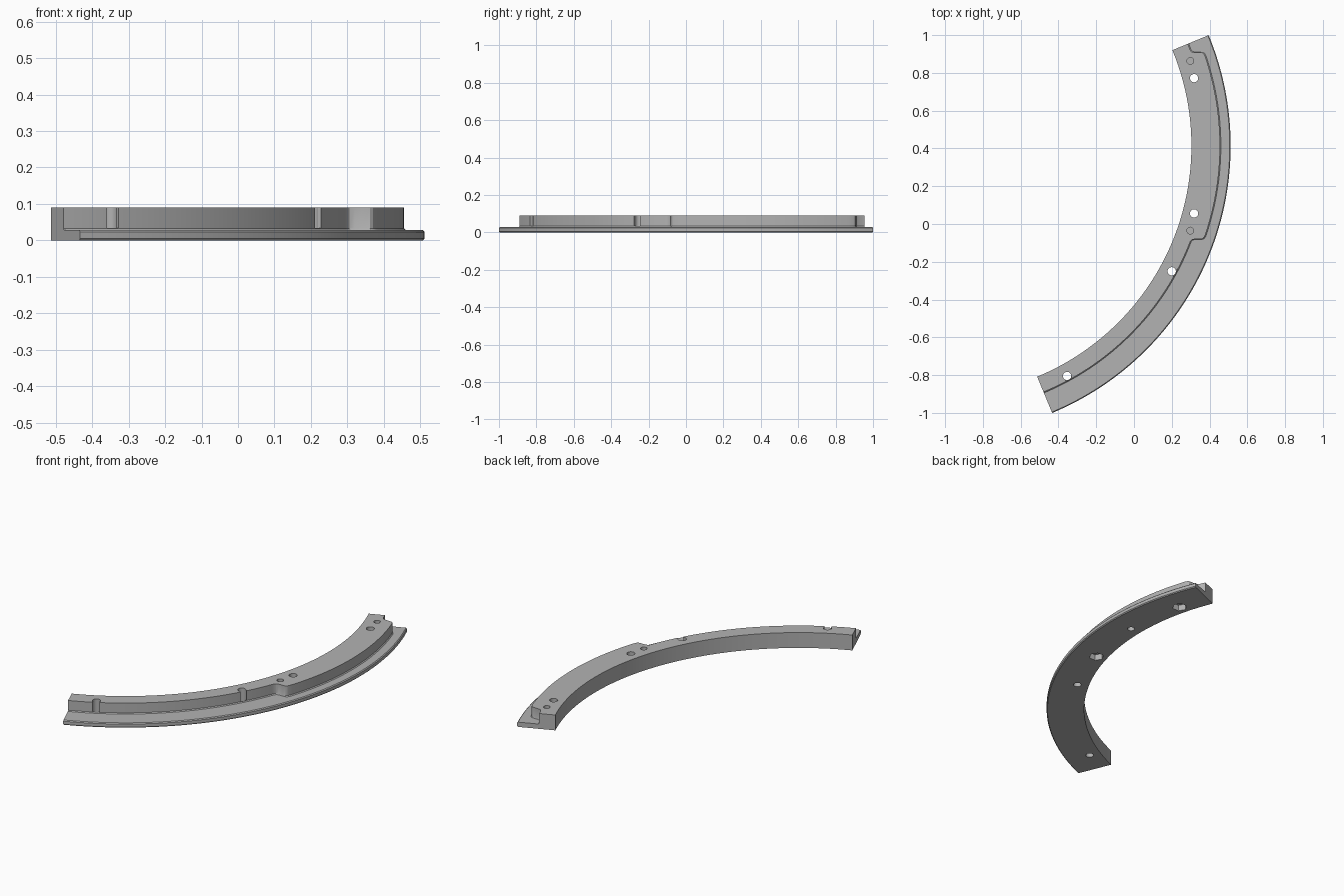
import bpy, bmesh
from math import cos, sin, radians, pi
from mathutils import Matrix, Vector

if "Cube" in bpy.data.objects:
    bpy.data.objects.remove(bpy.data.objects["Cube"])

# Arc centre, radii and heights of the curved rail
CX, CY = -1.019, 0.414
INNER, OUTER, LOW_WALL, HIGH_WALL = 1.323, 1.5307, 1.411, 1.474
FLANGE, TOP, EDGE = 0.028, 0.09, 0.005
START, END = -67.5, 22.5

grey = bpy.data.materials.new("plain grey")
grey.use_nodes = True
colour = (0.45, 0.45, 0.45, 1)
grey.diffuse_color = colour
grey.node_tree.nodes["Principled BSDF"].inputs["Base Color"].default_value = colour


def polar(radius, degrees, z=0):
    a = radians(degrees)
    return Vector((CX + radius * cos(a), CY + radius * sin(a), z))


def finish(name, bm):
    bmesh.ops.recalc_face_normals(bm, faces=bm.faces)
    mesh = bpy.data.meshes.new(name)
    bm.to_mesh(mesh)
    bm.free()
    mesh.materials.append(grey)
    obj = bpy.data.objects.new(name, mesh)
    bpy.context.collection.objects.link(obj)
    return obj


# Raised wall path as (angle, radius): a wide pad with S-shaped shoulders
shoulder = [(-21.0, LOW_WALL), (-20.6, 1.415), (-20.25, 1.427), (-19.95, 1.448),
            (-19.64, 1.466), (-19.3, 1.472), (-18.8, HIGH_WALL)]
path = [(START + i * (-21.5 - START) / 46, LOW_WALL) for i in range(47)]
path += shoulder
path += [(-18 + i, HIGH_WALL) for i in range(37)]
path += [(-a, r) for a, r in reversed(shoulder)]
path += [(END, LOW_WALL)]

# Stepped section lofted along the arc
bm = bmesh.new()
rings = []
for angle, wall in path:
    section = [(INNER, 0), (OUTER - EDGE, 0), (OUTER, EDGE), (OUTER, FLANGE - EDGE),
               (OUTER - EDGE, FLANGE), (wall + EDGE, FLANGE), (wall, FLANGE + EDGE),
               (wall, TOP), (INNER, TOP)]
    rings.append([bm.verts.new(polar(r, angle, z)) for r, z in section])
for a, b in zip(rings, rings[1:]):
    for i in range(len(a)):
        j = (i + 1) % len(a)
        bm.faces.new((a[i], a[j], b[j], b[i]))
bm.faces.new(rings[0])
bm.faces.new(rings[-1])
rail = finish("curved_rail", bm)


def cut(bm):
    cutter = finish("cutter", bm)
    cutter.hide_render = True
    mod = rail.modifiers.new("cut", "BOOLEAN")
    mod.operation, mod.solver, mod.object = "DIFFERENCE", "EXACT", cutter
    bpy.context.view_layer.objects.active = rail
    bpy.ops.object.modifier_apply(modifier=mod.name)
    bpy.data.objects.remove(cutter)


def drill(x, y, radius, low, high, sides=24, turn=0):
    bm = bmesh.new()
    place = Matrix.Translation((x, y, (low + high) / 2)) @ Matrix.Rotation(turn, 4, "Z")
    bmesh.ops.create_cone(bm, cap_ends=True, segments=sides, radius1=radius,
                          radius2=radius, depth=high - low, matrix=place)
    cut(bm)


# Pairs of pad holes: bolt hole with a hex nut pocket below, and a blind pin hole
for side in (-1, 1):
    drill(0.318, CY + side * 0.358, 0.022, -0.1, 0.2)
    drill(0.318, CY + side * 0.358, 0.041, -0.1, 0.035, 6, pi / 6)
    drill(0.298, CY + side * 0.449, 0.018, 0.03, 0.2)

# Blind hole under the middle of the pad
hole = polar(1.388, 0)
drill(hole.x, hole.y, 0.02, -0.1, 0.06)

# Wall holes, each opened to the ledge by a slot
for angle in (-28.6, -61.4):
    hole = polar(1.388, angle)
    drill(hole.x, hole.y, 0.022, -0.1, 0.2)
    bm = bmesh.new()
    slot = (Matrix.Translation(polar(1.403, angle, 0.0835))
            @ Matrix.Rotation(radians(angle), 4, "Z")
            @ Matrix.Diagonal((0.03, 0.036, 0.1, 1)))
    bmesh.ops.create_cube(bm, size=1, matrix=slot)
    cut(bm)

# Smooth curved walls with crisp corners
bpy.ops.object.select_all(action="DESELECT")
rail.select_set(True)
bpy.context.view_layer.objects.active = rail
bpy.ops.object.shade_smooth_by_angle(angle=radians(25))
